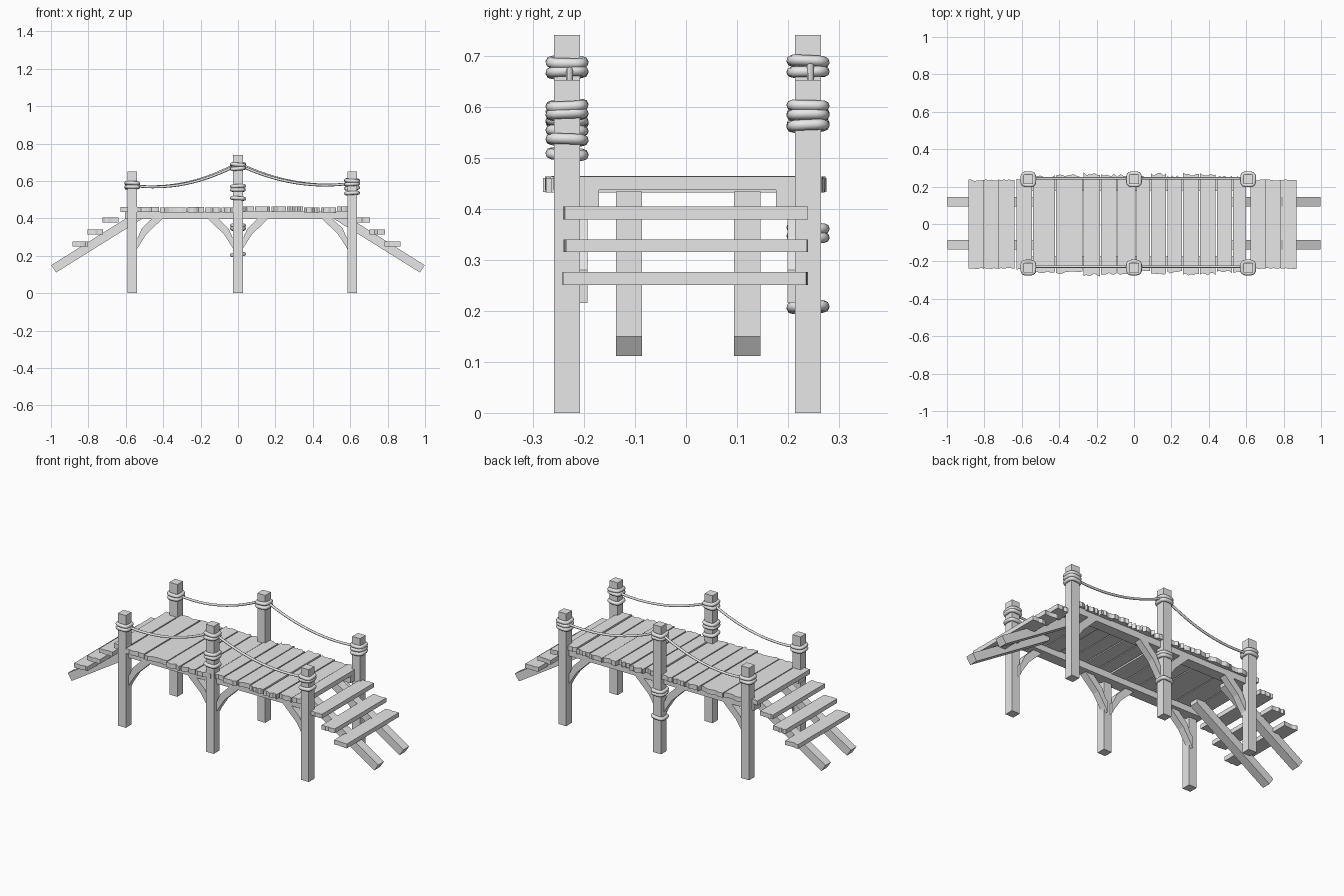
import bpy, bmesh, math, random
from mathutils import Vector

random.seed(4)
if "Cube" in bpy.data.objects:
    bpy.data.objects.remove(bpy.data.objects["Cube"], do_unlink=True)

grey = bpy.data.materials.new("plain_grey")
grey.use_nodes = True
colour = (0.8, 0.8, 0.8, 1)
grey.diffuse_color = colour
grey.node_tree.nodes["Principled BSDF"].inputs["Base Color"].default_value = colour


def link(name, data):
    ob = bpy.data.objects.new(name, data)
    bpy.context.collection.objects.link(ob)
    data.materials.append(grey)
    return ob


def prism(name, outline, depth, axis):
    """Extrude an outline: along y from (x, z) points, or along z from (x, y) points."""
    lo, hi = depth
    place = (lambda a, b, d: (a, d, b)) if axis == "y" else (lambda a, b, d: (a, b, d))
    bm = bmesh.new()
    face = bm.faces.new([bm.verts.new(place(a, b, lo)) for a, b in outline])
    new = bmesh.ops.extrude_face_region(bm, geom=[face])["geom"]
    move = Vector(place(0, 0, hi - lo))
    bmesh.ops.translate(bm, vec=move, verts=[v for v in new if isinstance(v, bmesh.types.BMVert)])
    bmesh.ops.recalc_face_normals(bm, faces=bm.faces)
    mesh = bpy.data.meshes.new(name)
    bm.to_mesh(mesh)
    bm.free()
    return link(name, mesh)


def box(name, x, y, z):
    return prism(name, [(x[0], y[0]), (x[1], y[0]), (x[1], y[1]), (x[0], y[1])], z, "z")


def tube(name, points, radius, cyclic=False):
    """Round rope along a path, converted to a smooth mesh."""
    curve = bpy.data.curves.new(name, "CURVE")
    curve.dimensions = "3D"
    curve.bevel_depth = radius
    curve.bevel_resolution = 2
    curve.use_fill_caps = not cyclic
    spline = curve.splines.new("POLY")
    spline.points.add(len(points) - 1)
    for p, co in zip(spline.points, points):
        p.co = (*co, 1)
    spline.use_cyclic_u = cyclic
    ob = link(name, curve)
    for s in bpy.context.selected_objects:
        s.select_set(False)
    ob.select_set(True)
    bpy.context.view_layer.objects.active = ob
    bpy.ops.object.convert(target="MESH")
    bpy.ops.object.shade_smooth_by_angle(angle=math.radians(50))
    return ob


def ragged_plank(name, x, y, z, rough, steps=6):
    """Plank with uneven broken ends."""
    xs = [x[0] + (x[1] - x[0]) * i / steps for i in range(steps + 1)]
    near = [(px, y[0] + random.uniform(-rough, rough)) for px in xs]
    far = [(px, y[1] + random.uniform(-rough, rough)) for px in reversed(xs)]
    return prism(name, near + far, z, "z")


def ring(name, x, y, z):
    """Rope turn hugging a square post, slightly tilted."""
    tx, ty = random.uniform(-0.1, 0.1), random.uniform(-0.06, 0.06)
    pts = []
    for i in range(24):
        a = math.tau * i / 24
        c, s = math.cos(a), math.sin(a)
        dx = 0.032 * math.copysign(abs(c) ** 0.55, c)
        dy = 0.032 * math.copysign(abs(s) ** 0.55, s)
        pts.append((x + dx, y + dy, z + tx * dx + ty * dy))
    tube(name, pts, 0.0105, True)


post_x = {"right": -0.565, "middle": 0.0, "left": 0.61}
post_y = {"front": -0.233, "back": 0.239}
H = 0.0255

# Posts
for row, y in post_y.items():
    for side, x in post_x.items():
        top = 0.74 if side == "middle" else 0.652
        box(f"{row}_{side}_post", (x - H, x + H), (y - H, y + H), (0, top))

# Rope turns around the posts
turns = {
    ("front", "right"): (0.588, 0.568),
    ("front", "middle"): (0.687, 0.667, 0.572, 0.553, 0.507),
    ("front", "left"): (0.602, 0.585, 0.535),
    ("back", "right"): (0.586, 0.566),
    ("back", "middle"): (0.688, 0.668, 0.362, 0.345, 0.207),
    ("back", "left"): (0.602, 0.583, 0.562),
}
for (row, side), heights in turns.items():
    for i, z in enumerate(heights):
        ring(f"{row}_{side}_rope_turn_{i + 1}", post_x[side], post_y[row], z)

# Sagging rope rails
for row, y in post_y.items():
    lift = 0.008 if row == "back" else 0
    for side, end in (("right", 0.576), ("left", 0.588)):
        x1 = post_x[side]
        pts = []
        for i in range(17):
            t = i / 16
            z = 0.688 + lift + (end - 0.688 - lift) * t - 0.19 * t * (1 - t)
            pts.append((x1 * t, y + 0.005, z))
        tube(f"{row}_{side}_rope_rail", pts, 0.007)

# Long beams under the deck and curved braces
for row, y in post_y.items():
    inner = y - math.copysign(0.063, y)
    box(f"{row}_beam", (-0.605, 0.6), sorted((inner, y)), (0.398, 0.437))
    mid = y - math.copysign(0.02, y)
    for side, direction in (("right", 1), ("middle", -1), ("middle", 1), ("left", -1)):
        x = post_x[side]
        shape = [(0.015, 0.215), (0.03, 0.245), (0.075, 0.315), (0.165, 0.402),
                 (0.108, 0.402), (0.05, 0.345), (0.03, 0.3), (0.015, 0.28)]
        prism(f"{row}_{side}_brace", [(x + direction * a, b) for a, b in shape],
              (mid - 0.02, mid + 0.02), "y")

# Deck planks
seams = [-0.63, -0.542, -0.42, -0.272, -0.18, -0.09, 0.01, 0.088,
         0.175, 0.26, 0.35, 0.44, 0.527, 0.602]
for i, (a, b) in enumerate(zip(seams, seams[1:])):
    end_plank = i in (0, len(seams) - 2)
    reach = 0.238 if i == 0 else 0.25 if end_plank else random.uniform(0.25, 0.272)
    z = 0.434 + random.uniform(-0.003, 0.003)
    ragged_plank(f"deck_plank_{i + 1}", (a + 0.003, b - 0.003),
                 (-reach - 0.004, reach), (z, z + 0.027), 0.003 if i == 0 else 0.008)

# Stair stringers and treads at both ends
for side, s in (("right", -1), ("left", 1)):
    slope = [(0.998, 0.15), (0.972, 0.111), (0.49, 0.412), (0.49, 0.434), (0.545, 0.434)]
    for row, y in (("front", -0.112), ("back", 0.12)):
        prism(f"{row}_{side}_stringer", [(s * a, b) for a, b in slope],
              (y - H, y + H), "y")
    shift = 0 if s > 0 else 0.018
    for i in range(3):
        x0 = 0.622 + 0.081 * i + shift
        z0 = 0.379 - 0.064 * i
        ragged_plank(f"{side}_tread_{i + 1}", sorted((s * x0, s * (x0 + 0.084))),
                     (-0.238, 0.235), (z0, z0 + 0.025), 0.004)
